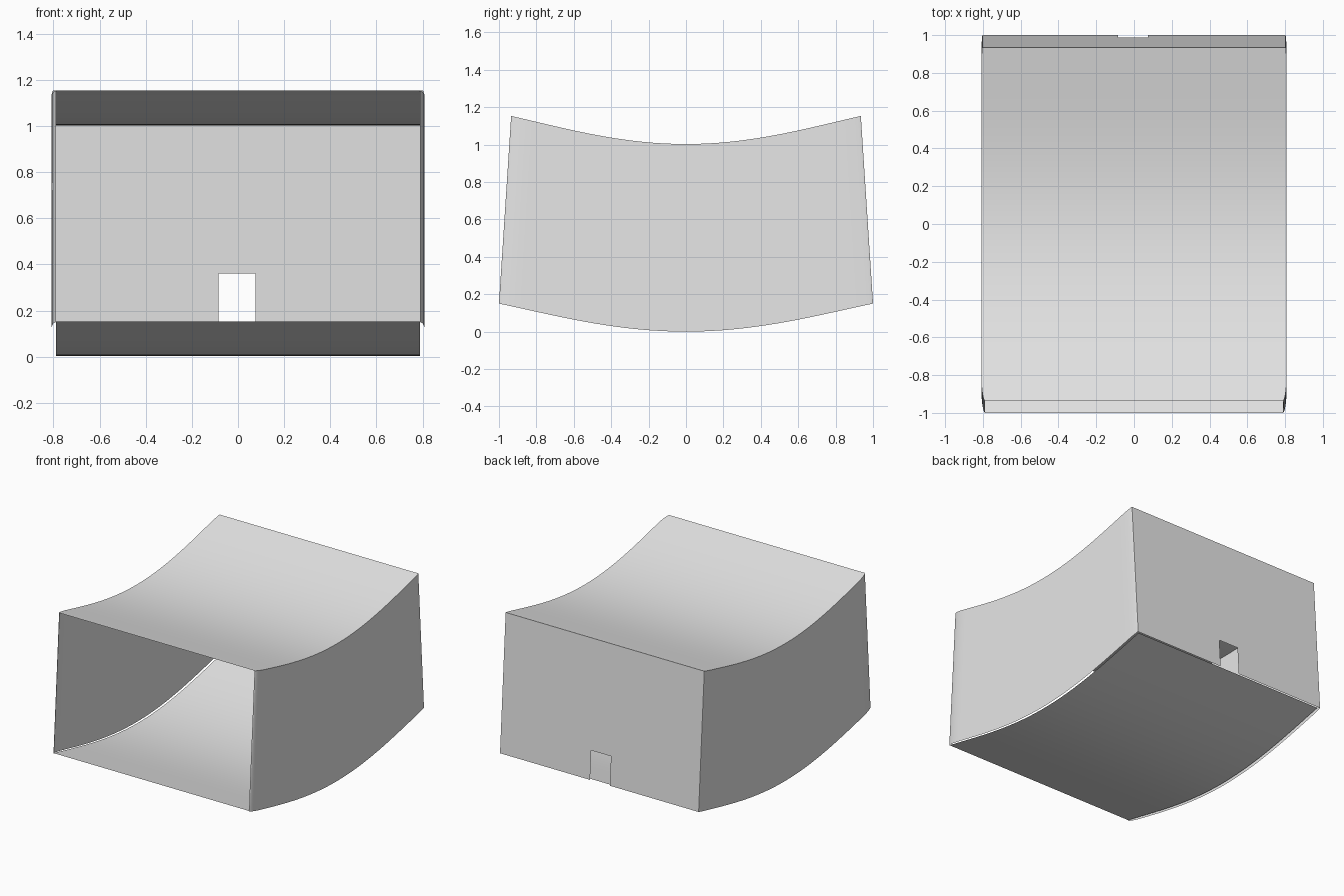
import bpy
import bmesh
import math

cube = bpy.data.objects.get("Cube")
if cube:
    bpy.data.objects.remove(cube, do_unlink=True)

grey = bpy.data.materials.new("light_grey")
grey.use_nodes = True
grey.diffuse_color = (0.8, 0.8, 0.8, 1)
grey.node_tree.nodes["Principled BSDF"].inputs["Base Color"].default_value = (0.8, 0.8, 0.8, 1)

HALF = 0.808    # half width of the shell
TAPER = 0.065   # inward lean of both ends at the top


def bend(x, s, h):
    """Place a point of the straight box (s along, h up) in the sagging box."""
    return (x, s * (1 - TAPER * h), h + 0.15 * s * s * (1.3 - 0.3 * s * s))


def span(a, b, n):
    return [a + (b - a) * i / n for i in range(n + 1)]


def sheet(name, us, vs, point, skip=None):
    """Thin sheet over the grid us x vs; skip(u, v) leaves out cells."""
    bm = bmesh.new()
    grid = [[bm.verts.new(point(u, v)) for v in vs] for u in us]
    for i in range(len(us) - 1):
        for j in range(len(vs) - 1):
            if skip and skip((us[i] + us[i + 1]) / 2, (vs[j] + vs[j + 1]) / 2):
                continue
            bm.faces.new((grid[i][j], grid[i + 1][j], grid[i + 1][j + 1], grid[i][j + 1]))
    mesh = bpy.data.meshes.new(name)
    bm.to_mesh(mesh)
    bm.free()
    mesh.materials.append(grey)
    obj = bpy.data.objects.new(name, mesh)
    bpy.context.collection.objects.link(obj)
    bpy.ops.object.select_all(action='DESELECT')
    obj.select_set(True)
    bpy.context.view_layer.objects.active = obj
    bpy.ops.object.shade_smooth_by_angle(angle=math.radians(30))
    return obj


def wall_x(s):
    """Half width along the length, rounded in towards both ends."""
    t = max(0, (abs(s) - 0.87) / 0.13)
    lip = 0.02 if s < 0 else 0.006
    return HALF - lip * (1 - math.sqrt(max(0, 1 - t * t)))


# Curved roof and floor
lengths = [math.sin(a) for a in span(-math.pi / 2, math.pi / 2, 48)]
sheet("roof", [-1, 1], lengths, lambda u, v: bend(u * wall_x(v), v, 1.003))
sheet("floor", [0.788, -0.788], span(-1, 0.987, 40), lambda u, v: bend(u, v, 0.004))

# Side walls
for name, side in (("left_wall", 1), ("right_wall", -1)):
    sheet(name, [side * s for s in lengths], [0, 1.003],
          lambda u, v, side=side: bend(side * wall_x(u), u, v))

# Back wall with a small doorway
edge = wall_x(1)
sheet("back_wall", [edge, 0.075, -0.085, -edge], [0, 0.21, 1.003],
      lambda u, v: bend(u, 1, v),
      skip=lambda u, v: abs(u) < 0.05 and v < 0.2)
